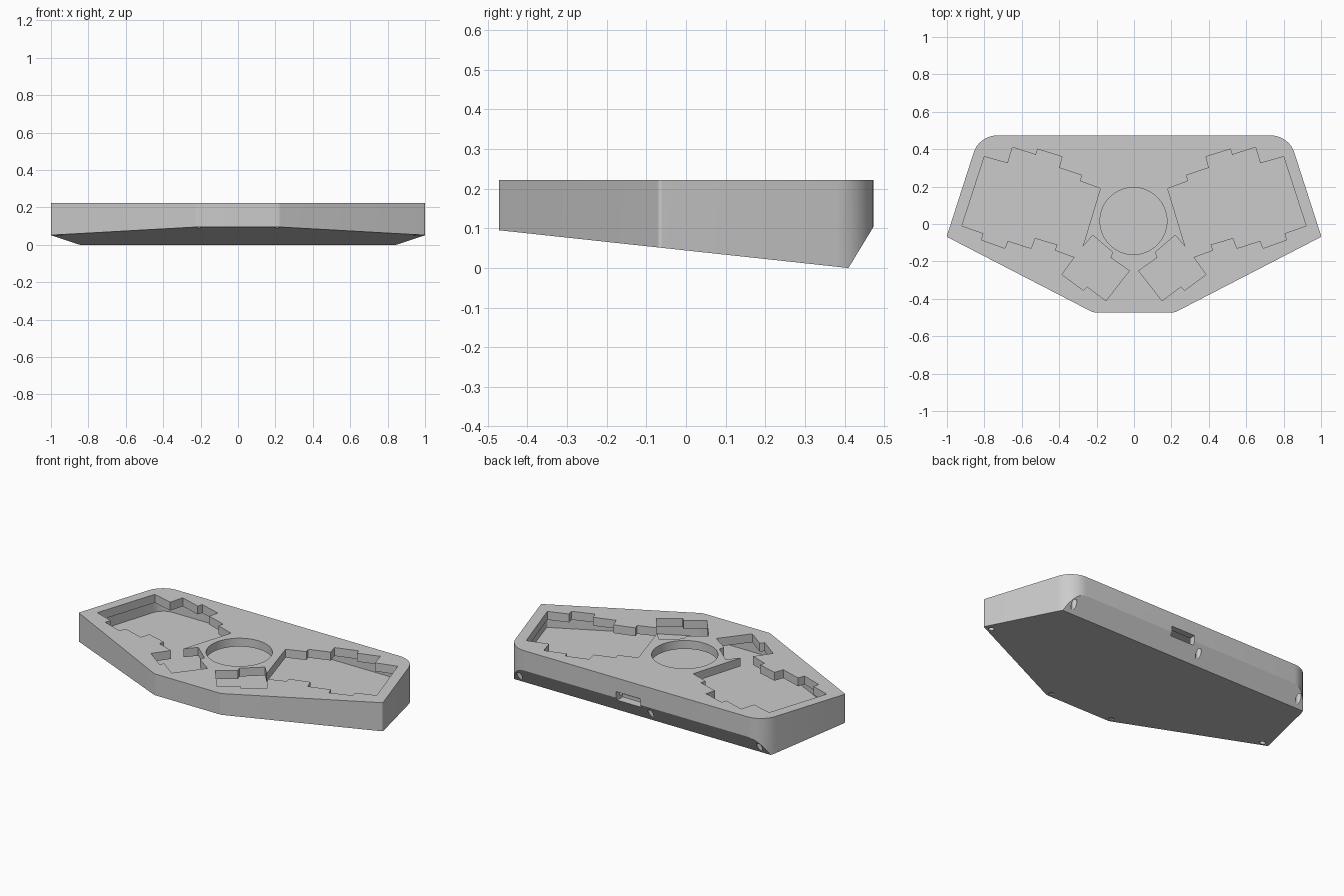
import bpy
import bmesh
import math
from mathutils import Vector

if "Cube" in bpy.data.objects:
    bpy.data.objects.remove(bpy.data.objects["Cube"], do_unlink=True)

TOP = 0.222
FLOOR = 0.103
PLATE = 0.05
GREY = (0.6, 0.6, 0.6, 1)

grey = bpy.data.materials.new("light_grey")
grey.use_nodes = True
grey.diffuse_color = GREY
grey.node_tree.nodes["Principled BSDF"].inputs["Base Color"].default_value = GREY


def symmetric(half):
    """Complete a right-hand outline with its mirror image."""
    return half + [(-x, y) for x, y in reversed(half)]


def rounded(points, radii, steps=8):
    """Replace each corner of a convex outline with an arc of the given radius."""
    out = []
    for i, p in enumerate(points):
        p = Vector(p)
        a = (Vector(points[i - 1]) - p).normalized()
        b = (Vector(points[(i + 1) % len(points)]) - p).normalized()
        half = a.angle(b) / 2
        r = radii[i]
        centre = p + (a + b).normalized() * (r / math.sin(half))
        start = (p + a * (r / math.tan(half)) - centre).normalized()
        end = (p + b * (r / math.tan(half)) - centre).normalized()
        for k in range(steps + 1):
            out.append(centre + start.lerp(end, k / steps).normalized() * r)
    return out


def prism(name, outline, low, high):
    bm = bmesh.new()
    face = bm.faces.new([bm.verts.new((p[0], p[1], low)) for p in outline])
    top = bmesh.ops.extrude_face_region(bm, geom=[face])["geom"]
    bmesh.ops.translate(bm, vec=(0, 0, high - low),
                        verts=[v for v in top if isinstance(v, bmesh.types.BMVert)])
    bmesh.ops.recalc_face_normals(bm, faces=bm.faces)
    mesh = bpy.data.meshes.new(name)
    bm.to_mesh(mesh)
    bm.free()
    mesh.materials.append(grey)
    obj = bpy.data.objects.new(name, mesh)
    bpy.context.collection.objects.link(obj)
    return obj


def circle(x, y, r, n):
    return [(x + r * math.cos(math.tau * i / n), y + r * math.sin(math.tau * i / n))
            for i in range(n)]


def slice_off(obj, point, normal):
    """Remove everything on the normal side of a plane and cap the cut."""
    bm = bmesh.new()
    bm.from_mesh(obj.data)
    cut = bmesh.ops.bisect_plane(bm, geom=bm.verts[:] + bm.edges[:] + bm.faces[:],
                                 plane_co=point, plane_no=normal, clear_outer=True)
    edges = [e for e in cut["geom_cut"] if isinstance(e, bmesh.types.BMEdge)]
    bmesh.ops.contextual_create(bm, geom=edges)
    bmesh.ops.recalc_face_normals(bm, faces=bm.faces)
    bm.to_mesh(obj.data)
    bm.free()


def carve(obj, cutter):
    cutter.hide_render = True
    mod = obj.modifiers.new("carve", 'BOOLEAN')
    mod.operation = 'DIFFERENCE'
    mod.solver = 'EXACT'
    mod.object = cutter
    bpy.context.view_layer.objects.active = obj
    bpy.ops.object.modifier_apply(modifier=mod.name)
    bpy.data.objects.remove(cutter, do_unlink=True)


# Outer shell with sloping underside and chamfered back
shell_half = [(0.22, -0.472), (1.002, -0.068), (0.828, 0.473)]
shell_radii = [0.04, 0.01, 0.13]
case = prism("keyboard_case", rounded(symmetric(shell_half), shell_radii + shell_radii[::-1]),
             -0.1, TOP)
slice_off(case, (0, 0.41, 0), (0, -0.095, -0.88))
slice_off(case, (0, 0.41, 0), (0, 0.107, -0.065))

# Hollow interior beneath the top plate
cavity_half = [(0.21, -0.43), (0.952, -0.05), (0.80, 0.435)]
cavity_radii = [0.02, 0.01, 0.09]
carve(case, prism("cavity", rounded(symmetric(cavity_half), cavity_radii + cavity_radii[::-1]),
                  FLOOR, TOP - PLATE))

# Stepped key openings and thumb openings, mirrored left and right
key_opening = [
    (0.18, 0.19), (0.29, 0.23), (0.28, 0.26), (0.40, 0.30), (0.385, 0.36), (0.515, 0.40),
    (0.525, 0.37), (0.65, 0.41), (0.675, 0.325), (0.80, 0.36), (0.92, -0.01), (0.805, -0.05),
    (0.815, -0.085), (0.69, -0.13), (0.675, -0.09), (0.55, -0.13), (0.53, -0.075),
    (0.41, -0.11), (0.42, -0.14), (0.31, -0.18), (0.27, -0.14), (0.28, -0.14)]
thumb_opening = [
    (0.22, -0.06), (0.115, -0.15), (0.125, -0.18), (0.025, -0.25), (0.15, -0.41),
    (0.25, -0.335), (0.27, -0.355), (0.385, -0.27), (0.29, -0.14)]
for side in (1, -1):
    for outline in (key_opening, thumb_opening):
        carve(case, prism("opening", [(side * x, y) for x, y in outline], 0.15, 0.3))

# Round central opening
carve(case, prism("round_opening", circle(-0.003, 0.016, 0.179, 64), 0.15, 0.3))

# Cable port through the back wall
carve(case, prism("port", [(-0.03, 0.41), (0.13, 0.41), (0.13, 0.6), (-0.03, 0.6)],
                  0.085, 0.14))

# Screw holes in the underside
holes = symmetric([(0.21, -0.443), (0.955, -0.06), (0.79, 0.437)]) + [(-0.08, 0.445)]
for x, y in holes:
    carve(case, prism("screw_hole", circle(x, y, 0.016, 16), -0.2, 0.099))

bpy.ops.object.select_all(action='DESELECT')
case.select_set(True)
bpy.context.view_layer.objects.active = case
bpy.ops.object.shade_smooth_by_angle(angle=math.radians(25))
